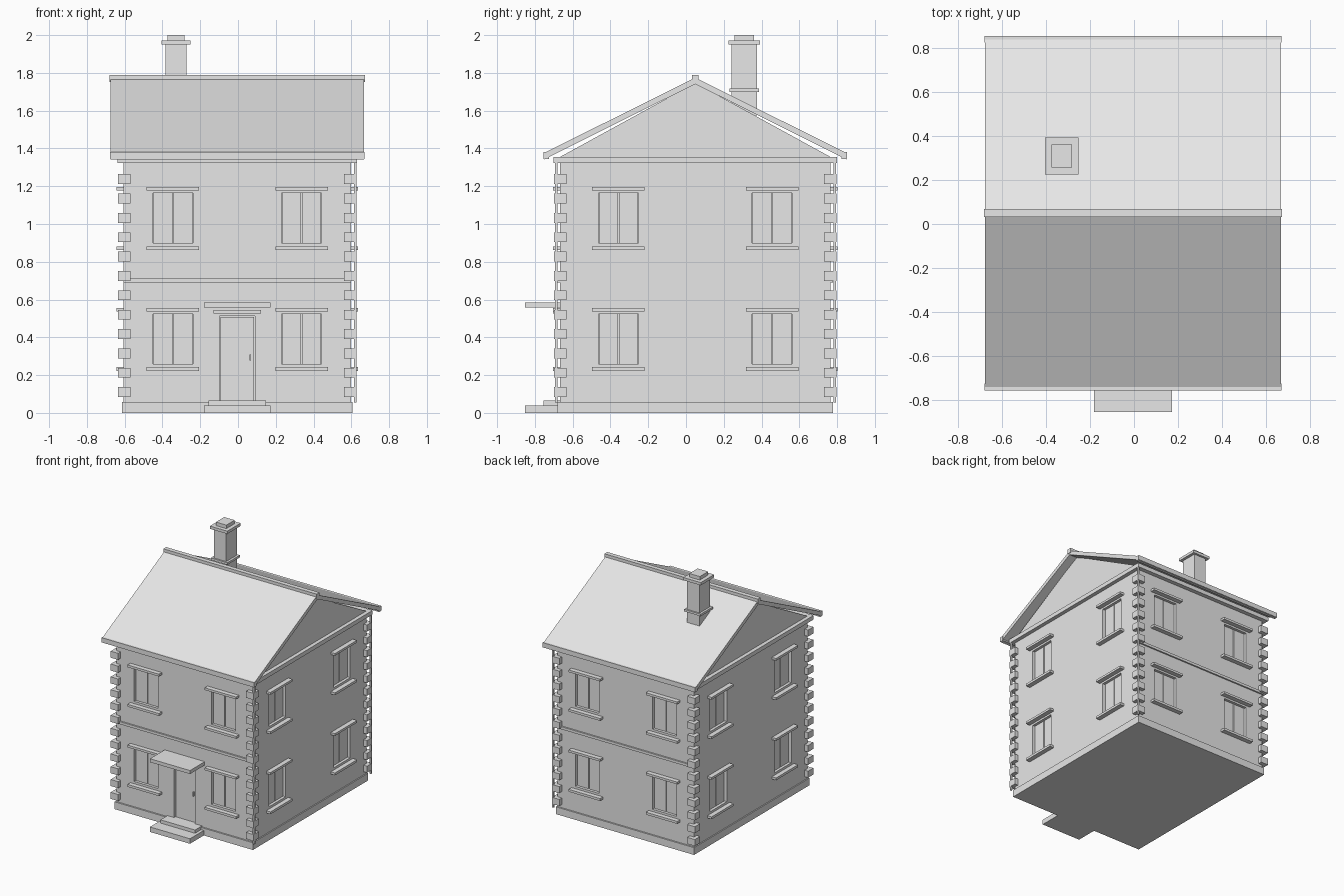
import bpy
import bmesh
from mathutils import Matrix, Vector

if "Cube" in bpy.data.objects:
    bpy.data.objects.remove(bpy.data.objects["Cube"], do_unlink=True)

CX, CY = -0.004, 0.049          # centre of the house body
HX, HY = 0.602, 0.716           # half size of the walls
EAVE, APEX = 1.355, 1.747

grey = bpy.data.materials.new("light_grey")
grey.use_nodes = True
grey.diffuse_color = (0.8, 0.8, 0.8, 1)
grey.node_tree.nodes["Principled BSDF"].inputs["Base Color"].default_value = (0.8, 0.8, 0.8, 1)


def finish(name, bm):
    bmesh.ops.recalc_face_normals(bm, faces=bm.faces)
    mesh = bpy.data.meshes.new(name)
    bm.to_mesh(mesh)
    bm.free()
    mesh.materials.append(grey)
    obj = bpy.data.objects.new(name, mesh)
    bpy.context.collection.objects.link(obj)
    return obj


def add_box(bm, x, y, z, turn=Matrix()):
    """Add a box from (min, max) pairs, optionally transformed."""
    size = Matrix.Diagonal((x[1] - x[0], y[1] - y[0], z[1] - z[0], 1))
    mid = Vector((sum(x) / 2, sum(y) / 2, sum(z) / 2))
    bmesh.ops.create_cube(bm, size=1, matrix=turn @ Matrix.Translation(mid) @ size)


def box(name, x, y, z):
    bm = bmesh.new()
    add_box(bm, x, y, z)
    return finish(name, bm)


def around(c, h):
    return (c - h, c + h)


def prism(name, points, half):
    """Extrude a (y, z) profile along x, symmetric about the house centre."""
    bm = bmesh.new()
    face = bm.faces.new([bm.verts.new((CX - half, y, z)) for y, z in points])
    ext = bmesh.ops.extrude_face_region(bm, geom=[face])["geom"]
    moved = [v for v in ext if isinstance(v, bmesh.types.BMVert)]
    bmesh.ops.translate(bm, verts=moved, vec=(2 * half, 0, 0))
    return finish(name, bm)


# Each wall: name, turns about z, distance to wall face, window offset
def wall_frame(turns, dist):
    return (Matrix.Translation((CX, CY, 0)) @ Matrix.Rotation(turns * 1.5707963, 4, "Z")
            @ Matrix.Translation((0, -dist, 0)))


sides = [("front", 0, HY, 0.341), ("right_side", 1, HX, 0.407),
         ("back", 2, HY, 0.341), ("left_side", 3, HX, 0.407)]
RECESS = 0.03

# Main walls with recessed window and door openings
walls = box("walls", around(CX, HX), around(CY, HY), (0.03, 1.34))
cut = bmesh.new()
for name, turns, dist, offset in sides:
    frame = wall_frame(turns, dist)
    sashes, trims = bmesh.new(), bmesh.new()
    for c in (-offset, offset):
        for base in (0.26, 0.9):
            add_box(cut, around(c, 0.106), (-0.1, RECESS), (base, base + 0.263), frame)
            # two casements with a narrow gap, each a slim frame around a pane
            for s in (-1, 1):
                m = c + s * 0.053
                z0, z1 = base, base + 0.263
                add_box(sashes, around(m, 0.05), (0.022, RECESS + 0.005), (z0, z1), frame)
            add_box(trims, around(c, 0.139), (-0.037, 0.005), (z0 - 0.037, z0 - 0.018), frame)
            add_box(trims, around(c, 0.139), (-0.037, 0.005), (z1 + 0.015, z1 + 0.033), frame)
    finish(name + "_window_casements", sashes)
    finish(name + "_sills_and_lintels", trims)
add_box(cut, around(CX, 0.093), (CY - HY - 0.1, CY - HY + RECESS), (0.066, 0.513))
cutter = finish("opening_cutter", cut)
cutter.hide_render = True
mod = walls.modifiers.new("openings", "BOOLEAN")
mod.object = cutter
mod.solver = "EXACT"
bpy.context.view_layer.objects.active = walls
bpy.ops.object.modifier_apply(modifier=mod.name)
bpy.data.objects.remove(cutter, do_unlink=True)

# Plinth, string courses and cornice
box("plinth", around(CX, HX + 0.009), around(CY, HY + 0.012), (0, 0.058))
for name, s in (("front_string_course", -1), ("back_string_course", 1)):
    box(name, around(CX, HX), around(CY + s * HY, 0.012), (0.69, 0.711))
box("cornice", around(CX, 0.633), around(CY, 0.75), (1.322, EAVE))

# Corner stones
stones = bmesh.new()
for sx in (-1, 1):
    for sy in (-1, 1):
        for i in range(12):
            add_box(stones, around(CX + sx * 0.599, 0.033), around(CY + sy * 0.715, 0.033),
                    around(0.11 + i * 0.1025, 0.026))
finish("corner_stones", stones)

# Drainpipes on the two left-hand corners
for name, y in (("front_drainpipe", CY - 0.735), ("back_drainpipe", CY + 0.739)):
    box(name, around(0.621, 0.007), around(y, 0.007), (0.055, 1.33))

# Gable and roof
prism("gable", [(CY - HY, EAVE), (CY + HY, EAVE), (CY, APEX)], HX)
RISE, RUN, THICK = 1.775, 0.8, 0.034
slab = [(CY - RUN, 1.376), (CY, RISE), (CY + RUN, 1.376),
        (CY + RUN, 1.376 - THICK), (CY, RISE - THICK), (CY - RUN, 1.376 - THICK)]
prism("roof", slab, 0.672)
box("ridge_cap", around(CX, 0.677), around(CY, 0.018), (1.753, 1.79))
for name, s in (("front_gutter", -1), ("back_gutter", 1)):
    box(name, around(CX, 0.674), around(CY + s * 0.789, 0.015), (1.344, 1.382))

# Chimney, as stacked blocks: name, half x, half y, height range
for name, hx, hy, z in (("chimney_stack", 0.055, 0.067, (1.575, 1.96)),
                        ("chimney_band", 0.073, 0.079, (1.7, 1.717)),
                        ("chimney_cap", 0.077, 0.084, (1.95, 1.972)),
                        ("chimney_top", 0.046, 0.052, (1.97, 2.0))):
    box(name, around(-0.328, hx), around(0.308, hy), z)

# Entrance: steps, door, handle, lintel and canopy
WALL_Y = CY - HY
box("lower_step", around(CX, 0.177), (-0.853, WALL_Y), (0, 0.04))
box("upper_step", around(CX, 0.153), (-0.755, WALL_Y), (0.04, 0.066))
box("door", around(CX, 0.088), (WALL_Y + 0.018, WALL_Y + 0.035), (0.066, 0.508))
box("door_handle", around(0.065, 0.005), (WALL_Y + 0.004, WALL_Y + 0.02), (0.277, 0.31))
box("door_lintel", around(CX, 0.127), (WALL_Y - 0.037, WALL_Y + 0.005), (0.526, 0.546))
box("door_canopy", around(CX, 0.177), (-0.853, WALL_Y), (0.557, 0.585))
